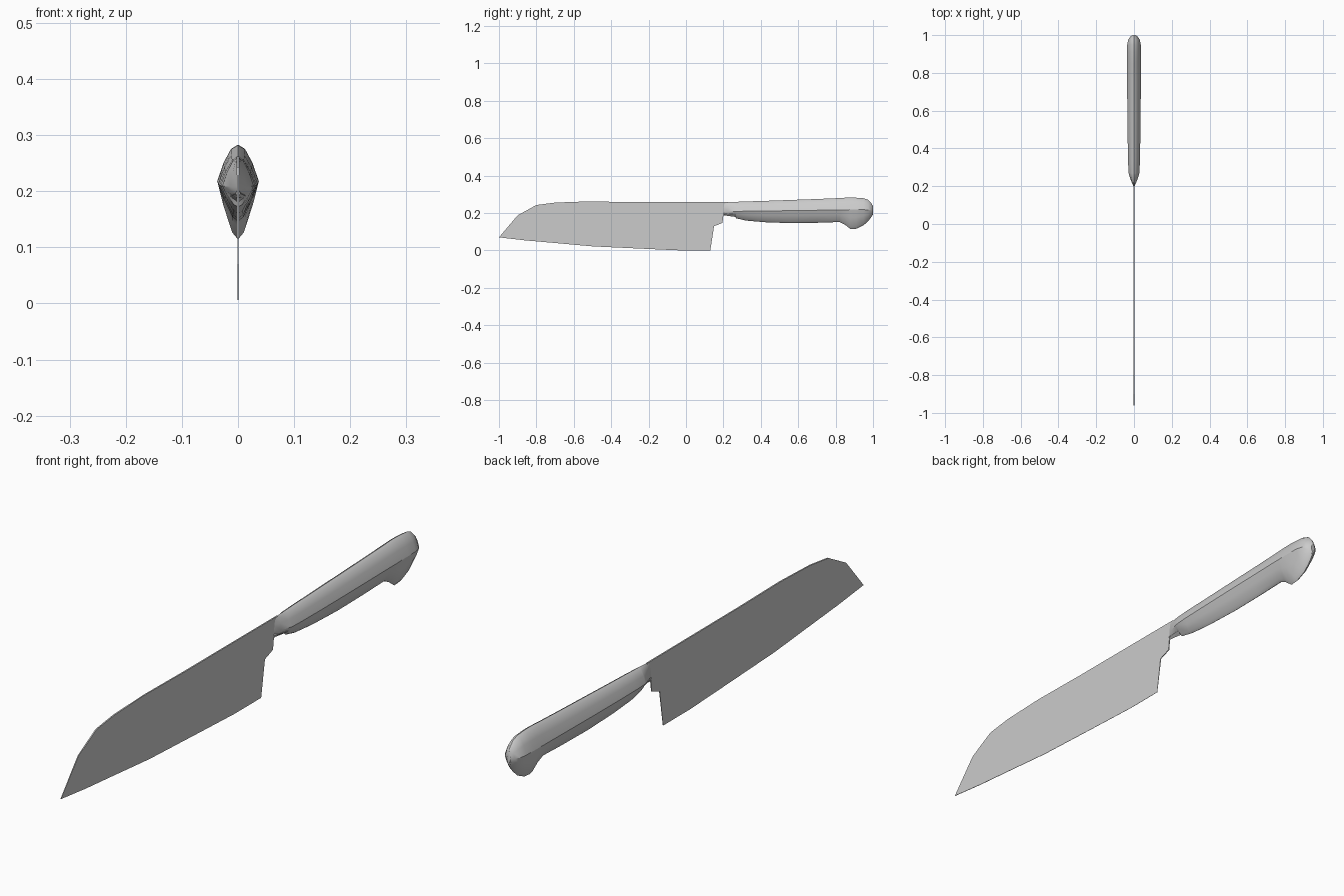
import bpy
import bmesh
import math

cube = bpy.data.objects.get("Cube")
if cube:
    bpy.data.objects.remove(cube)

steel = bpy.data.materials.new("grey_steel")
steel.use_nodes = True
colour = (0.6, 0.6, 0.6, 1)
steel.diffuse_color = colour
steel.node_tree.nodes["Principled BSDF"].inputs["Base Color"].default_value = colour


def finish(bm, name, angle):
    bmesh.ops.recalc_face_normals(bm, faces=bm.faces)
    mesh = bpy.data.meshes.new(name)
    bm.to_mesh(mesh)
    bm.free()
    mesh.materials.append(steel)
    obj = bpy.data.objects.new(name, mesh)
    bpy.context.collection.objects.link(obj)
    bpy.ops.object.select_all(action="DESELECT")
    obj.select_set(True)
    bpy.context.view_layer.objects.active = obj
    bpy.ops.object.shade_smooth_by_angle(angle=math.radians(angle))
    return obj


def loft(rings):
    """Skin closed rings of equal size and cap both ends."""
    bm = bmesh.new()
    loops = [[bm.verts.new(p) for p in ring] for ring in rings]
    for a, b in zip(loops, loops[1:]):
        for i in range(len(a)):
            j = (i + 1) % len(a)
            bm.faces.new((a[i], a[j], b[j], b[i]))
    bm.faces.new(loops[0])
    bm.faces.new(loops[-1])
    return bm


# Blade: outline given two sides that thin out towards the cutting edge
outline = [(-1, .07), (-.9, .188), (-.8, .243), (-.7, .256), (-.53, .262),
           (-.3, .259), (.22, .258), (.25, .2), (.2, .19), (.195, .147),
           (.15, .13), (.13, 0), (-.02, 0), (-.2, .008), (-.5, .022),
           (-.7, .04), (-.86, .054)]
sides = [[(s * (.0004 + .008 * z), y, z) for y, z in outline] for s in (-1, 1)]
finish(loft(sides), "blade", 20)

# Handle stations: y, top, widest height, bottom, half width
stations = [
    (.20, .257, .208, .186, .002),
    (.225, .258, .208, .186, .014),
    (.262, .260, .209, .184, .027),
    (.268, .260, .209, .172, .028),
    (.32, .262, .210, .160, .031),
    (.42, .265, .211, .151, .033),
    (.56, .270, .213, .146, .035),
    (.70, .275, .215, .148, .036),
    (.82, .280, .217, .152, .037),
    (.85, .282, .217, .138, .037),
    (.88, .283, .218, .114, .037),
    (.91, .282, .218, .116, .037),
    (.95, .279, .218, .135, .036),
    (.975, .270, .217, .158, .031),
    (.992, .252, .216, .180, .020),
    (1.0, .236, .215, .194, .008),
]


def section(y, top, mid, low, w):
    """Diamond section with softened top and bottom."""
    half = [(.34, top - .12 * (top - mid)), (.70, mid + .5 * (top - mid)),
            (1, mid), (.72, mid - .40 * (mid - low)),
            (.28, mid - .88 * (mid - low))]
    right = [(f * w, y, z) for f, z in half]
    left = [(-x, yy, z) for x, yy, z in reversed(right)]
    return [(0, y, top)] + right + [(0, y, low)] + left


finish(loft([section(*s) for s in stations]), "handle", 32)

# Tang end: slim raised plate on the butt of the handle
rings = []
for y, scale in ((.985, 1), (.998, 1), (1.0, .7)):
    rings.append([(.008 * scale * math.cos(a), y, .215 + .026 * scale * math.sin(a))
                  for a in (math.tau * k / 12 for k in range(12))])
finish(loft(rings), "tang_end", 30)

# Collar: small wedges where the handle meets the blade heel
for side, x in (("left", 1), ("right", -1)):
    wedge = [[(0, y, z + h), (x * w, y, z), (0, y, z - h)]
             for y, z, h, w in ((.2, .196, .008, .004), (.275, .19, .012, .016))]
    finish(loft(wedge), side + "_collar", 20)
